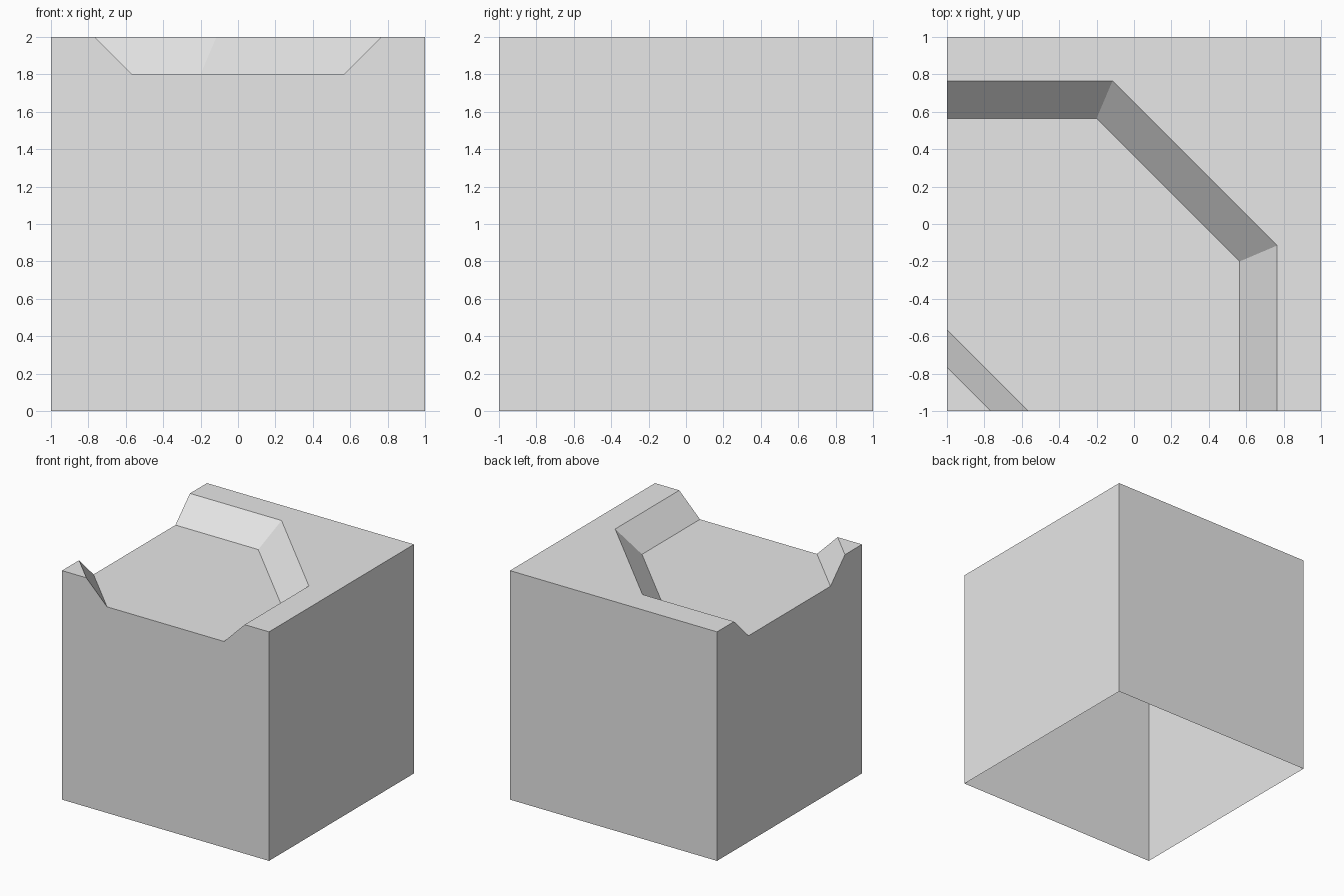
import bpy
import bmesh

cube = bpy.data.objects.get("Cube")
if cube:
    bpy.data.objects.remove(cube, do_unlink=True)

# Tile and channel dimensions
TOP, BED = 2.0, 1.8
SHORE, FOOT = 0.765, 0.565          # channel half-width at the rim and at the bed
BEND_SHORE, BEND_FOOT = -0.115, -0.2  # where the outer bank starts to turn

# Single stone colour
grey = bpy.data.materials.new("plain_grey")
grey.use_nodes = True
colour = (0.8, 0.8, 0.8, 1.0)
grey.diffuse_color = colour
grey.node_tree.nodes["Principled BSDF"].inputs["Base Color"].default_value = colour

bm = bmesh.new()


def face(points):
    return bm.faces.new([bm.verts.new(p) for p in points])


def level(line, z):
    return [(x, y, z) for x, y in line]


def outer_line(half, bend):
    return [(-1, half), (bend, half), (half, bend), (half, -1)]


def inner_line(half):
    return [(-1, -half), (-half, -1)]


def bank(rim, foot):
    """Sloping strip from the rim down to the bed."""
    a, b = level(rim, TOP), level(foot, BED)
    for i in range(len(a) - 1):
        face([a[i], b[i], b[i + 1], a[i + 1]])


outer_rim, outer_foot = outer_line(SHORE, BEND_SHORE), outer_line(FOOT, BEND_FOOT)
inner_rim, inner_foot = inner_line(SHORE), inner_line(FOOT)

# Channel bed and sloping banks
bed = face(level(inner_foot + outer_foot[::-1], BED))
bank(outer_rim, outer_foot)
bank(inner_rim, inner_foot)

# Raised ground outside and inside the bend
face(level(outer_rim + [(1, -1), (1, 1), (-1, 1)], TOP))
face(level(inner_rim + [(-1, -1)], TOP))

# Notched walls at the two channel mouths
notch = [(-1, 0), (1, 0), (1, TOP), (SHORE, TOP), (FOOT, BED),
         (-FOOT, BED), (-SHORE, TOP), (-1, TOP)]
face([(u, -1, z) for u, z in notch])
face([(-1, u, z) for u, z in notch])

# Plain walls; the underside stays open
plain = [(-1, 0), (1, 0), (1, TOP), (-1, TOP)]
face([(u, 1, z) for u, z in plain])
face([(1, u, z) for u, z in plain])

# Weld the shell and turn every face outward
bmesh.ops.remove_doubles(bm, verts=bm.verts[:], dist=0.0001)
bmesh.ops.recalc_face_normals(bm, faces=bm.faces[:])
bm.normal_update()
if bed.normal.z < 0:
    bmesh.ops.reverse_faces(bm, faces=bm.faces[:])

mesh = bpy.data.meshes.new("channel_bend_block")
bm.to_mesh(mesh)
bm.free()
mesh.materials.append(grey)
block = bpy.data.objects.new("channel_bend_block", mesh)
bpy.context.collection.objects.link(block)
